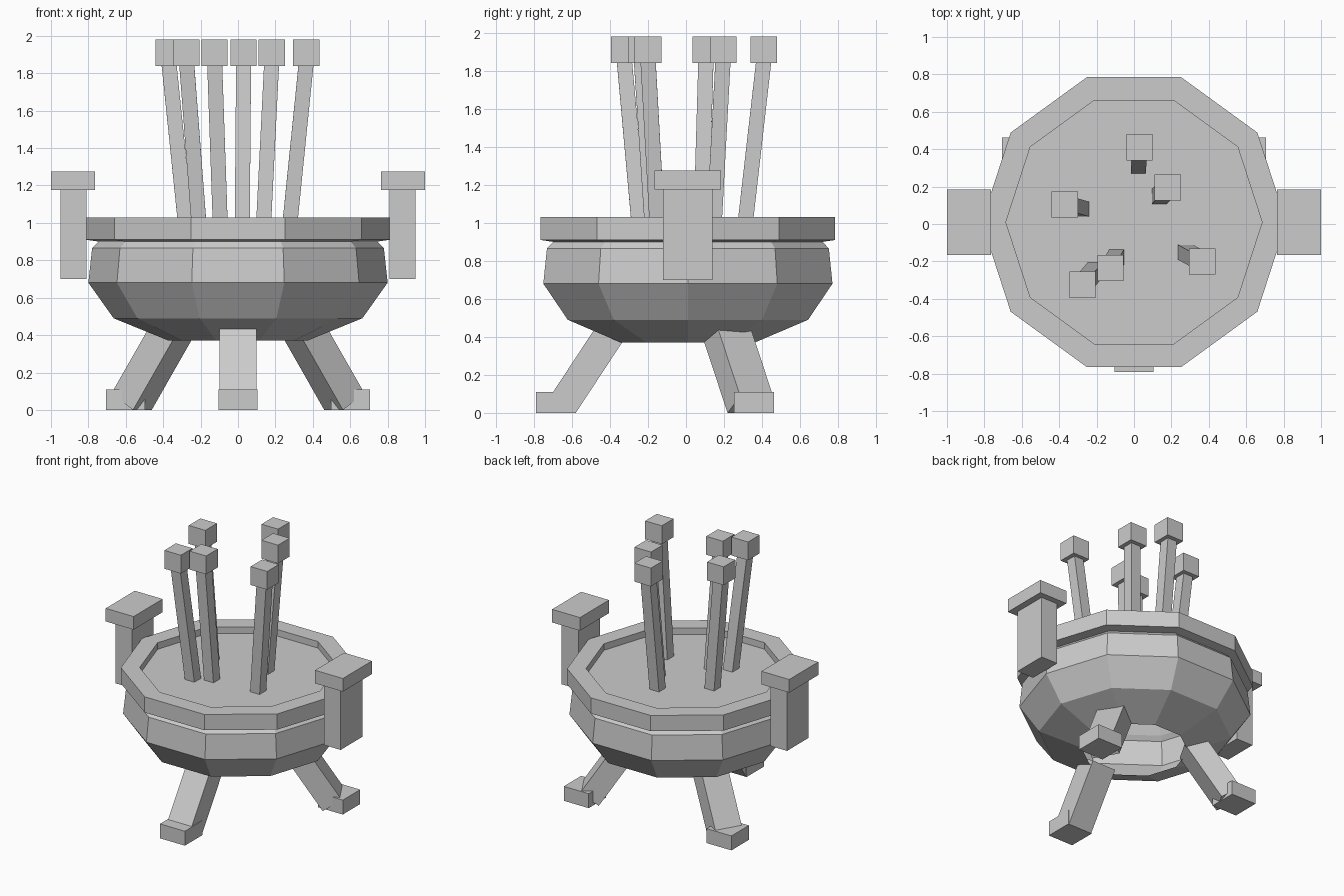
import bpy, bmesh, math
from mathutils import Vector, Matrix

if "Cube" in bpy.data.objects:
    bpy.data.objects.remove(bpy.data.objects["Cube"])

CY = 0.01      # y of the vessel's axis
SIDES = 10


def finish(bm, name, fix_normals=True):
    if fix_normals:
        bmesh.ops.recalc_face_normals(bm, faces=bm.faces)
    mesh = bpy.data.meshes.new(name)
    bm.to_mesh(mesh)
    bm.free()
    obj = bpy.data.objects.new(name, mesh)
    bpy.context.collection.objects.link(obj)
    return obj


def box(name, centre, size, matrix=Matrix()):
    bm = bmesh.new()
    local = Matrix.Translation(centre) @ Matrix.Diagonal((*size, 1))
    bmesh.ops.create_cube(bm, size=1, matrix=matrix @ local)
    return finish(bm, name)


def ring(bm, r, z):
    step = 2 * math.pi / SIDES
    return [bm.verts.new((r * math.cos(i * step), CY + r * math.sin(i * step), z))
            for i in range(SIDES)]


# Bowl with rim: closed profile swept around ten sides, open underneath
profile = [(0.37, 0.37), (0.665, 0.49), (0.80, 0.68), (0.78, 0.865),
           (0.745, 0.90), (0.815, 0.91), (0.815, 1.03), (0.685, 1.03),
           (0.685, 0.96), (0.73, 0.89), (0.76, 0.86), (0.78, 0.68),
           (0.65, 0.502)]
bm = bmesh.new()
rings = [ring(bm, r, z) for r, z in profile]
for a, b in zip(rings, rings[1:] + rings[:1]):
    for i in range(SIDES):
        j = (i + 1) % SIDES
        bm.faces.new((a[i], a[j], b[j], b[i]))
finish(bm, "bowl")

# Ash surface just below the rim
bm = bmesh.new()
bm.faces.new(ring(bm, 0.685, 0.98))
finish(bm, "ash_surface", False)

# Side handles: upright post with a wider cap
for side, s in (("left", -1), ("right", 1)):
    box(f"{side}_handle_post", (s * 0.88, CY, 0.94), (0.14, 0.26, 0.48))
    box(f"{side}_handle_cap", (s * 0.8825, CY, 1.225), (0.235, 0.35, 0.10))

# Three splayed legs with square, unrotated feet
LEG_LEN = 0.47
tilt = math.atan2(0.55, 0.835)
for name, deg in (("front", 0), ("back_right", 120), ("back_left", 240)):
    turn = Matrix.Translation((0, CY, 0)) @ Matrix.Rotation(math.radians(deg), 4, 'Z')
    lean = (turn @ Matrix.Translation((0, -0.657, 0.044))
            @ Matrix.Rotation(-tilt, 4, 'X'))
    box(f"{name}_leg", (0, 0, LEG_LEN / 2), (0.20, 0.16, LEG_LEN), lean)
    foot = turn @ Vector((0, -0.695, 0.055))
    box(f"{name}_foot", foot, (0.21, 0.21, 0.11))

# Incense sticks fanning outward, each with a cube tip
tips = [(0.03, 0.41), (0.18, 0.195), (-0.37, 0.105),
        (0.365, -0.20), (-0.125, -0.235), (-0.275, -0.325)]
for n, (x, y) in enumerate(tips, 1):
    base = Vector((x * 0.75, y * 0.75, 0.96))
    top = Vector((x, y, 1.86))
    d = top - base
    rot = Vector((0, 0, 1)).rotation_difference(d).to_matrix().to_4x4()
    box(f"incense_stick_{n}", (0, 0, d.length / 2), (0.08, 0.08, d.length),
        Matrix.Translation(base) @ rot)
    box(f"incense_tip_{n}", (x, y, 1.91), (0.14, 0.14, 0.14))
